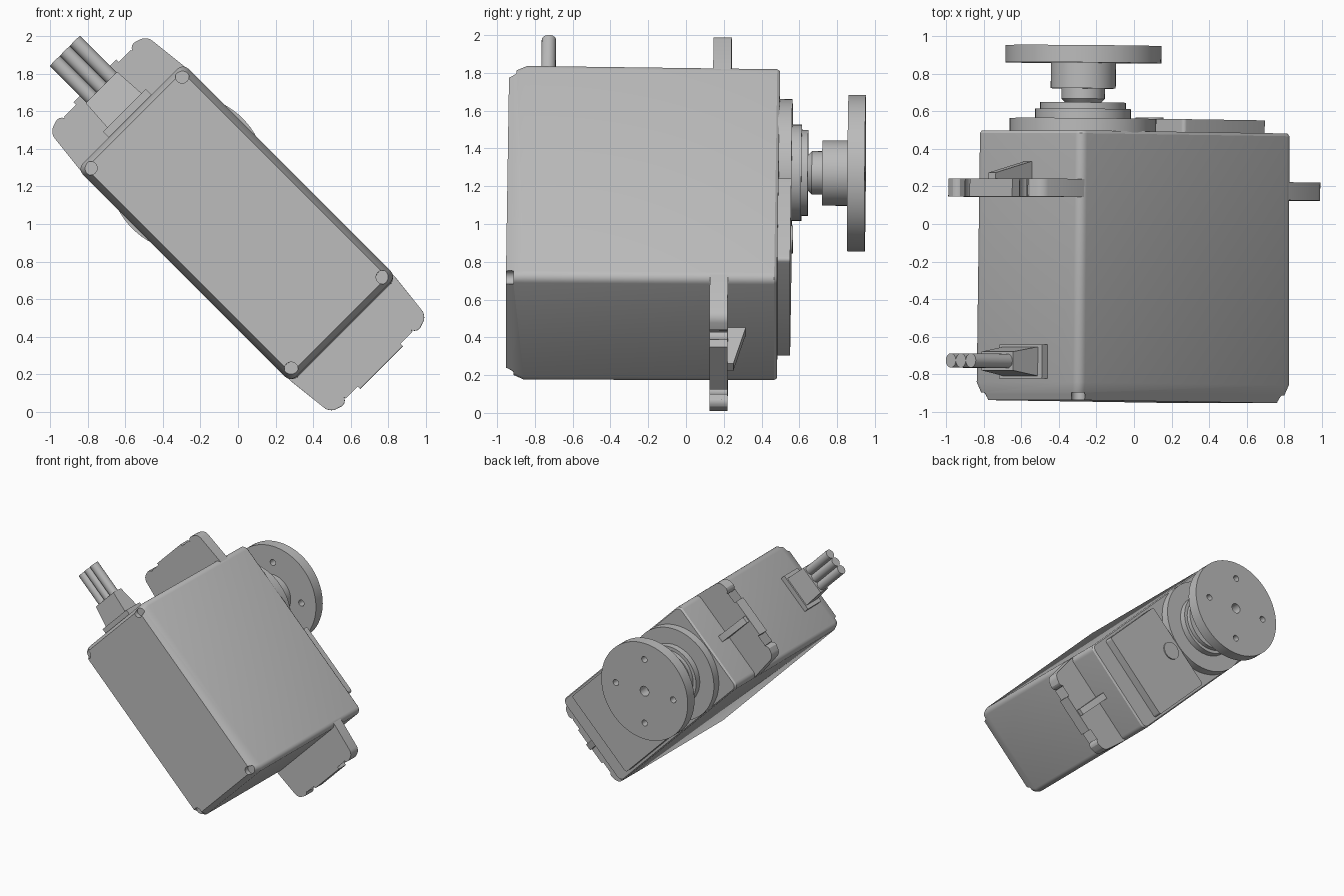
import bpy
import bmesh
import math
from mathutils import Matrix

cube = bpy.data.objects.get("Cube")
if cube:
    bpy.data.objects.remove(cube, do_unlink=True)

# One plain grey plastic
grey = bpy.data.materials.new("light grey plastic")
grey.use_nodes = True
COLOUR = (0.5, 0.5, 0.5, 1)
grey.diffuse_color = COLOUR
grey.node_tree.nodes["Principled BSDF"].inputs["Base Color"].default_value = COLOUR

# Parts are made square to the case (length X, depth Y, width Z), then tipped
PLACE = (Matrix.Translation((0, 0, 1)) @ Matrix.Rotation(math.radians(45), 4, 'Y')
         @ Matrix.Rotation(-0.011, 4, 'Z'))


def arc(cx, cz, r, start, end, steps):
    angles = [math.radians(start + (end - start) * i / steps) for i in range(steps + 1)]
    return [(cx + r * math.cos(a), cz + r * math.sin(a)) for a in angles]


def circle(cx, cz, r, steps=48):
    return arc(cx, cz, r, 0, 360, steps)[:-1]


def rect(a0, a1, b0, b1):
    return [(a0, b0), (a1, b0), (a1, b1), (a0, b1)]


def round_rect(ha, hb, r, ca=0):
    points = []
    for i, (sa, sb) in enumerate([(1, 1), (-1, 1), (-1, -1), (1, -1)]):
        points += arc(ca + sa * (ha - r), sb * (hb - r), r, 90 * i, 90 * i + 90, 5)
    return points


def loft(name, sections, axis='Y'):
    """Join equal-sized outlines at successive positions along an axis."""
    bm = bmesh.new()
    rings = []
    for pos, outline in sections:
        rings.append([bm.verts.new((a, pos, b) if axis == 'Y' else (pos, a, b))
                      for a, b in outline])
    for low, high in zip(rings, rings[1:]):
        n = len(low)
        for i in range(n):
            j = (i + 1) % n
            bm.faces.new((low[i], low[j], high[j], high[i]))
    bm.faces.new(rings[0])
    bm.faces.new(rings[-1])
    bmesh.ops.recalc_face_normals(bm, faces=bm.faces)
    mesh = bpy.data.meshes.new(name)
    bm.to_mesh(mesh)
    bm.free()
    mesh.materials.append(grey)
    obj = bpy.data.objects.new(name, mesh)
    bpy.context.collection.objects.link(obj)
    obj.matrix_world = PLACE
    return obj


def drill(obj, holes, y0, y1):
    """Cut round holes (x, z, radius) into a part."""
    for x, z, r in holes:
        cutter = loft("cutter", [(y0, circle(x, z, r, 20)), (y1, circle(x, z, r, 20))])
        cutter.hide_render = True
        mod = obj.modifiers.new("hole", 'BOOLEAN')
        mod.operation = 'DIFFERENCE'
        mod.solver = 'EXACT'
        mod.object = cutter
        bpy.context.view_layer.update()
        graph = bpy.context.evaluated_depsgraph_get()
        mesh = bpy.data.meshes.new_from_object(obj.evaluated_get(graph))
        obj.modifiers.clear()
        obj.data = mesh
        bpy.data.objects.remove(cutter, do_unlink=True)


parts = []

# Case with chamfered front rim and small screw recesses in its corners
case = loft("case", [
    (-0.945, round_rect(0.772, 0.362, 0.04)),
    (-0.91, round_rect(0.785, 0.376, 0.04)),
    (-0.85, round_rect(0.803, 0.398, 0.045)),
    (0.475, round_rect(0.797, 0.394, 0.045)),
    (0.49, round_rect(0.788, 0.385, 0.04))])
drill(case, [(sx * 0.755, sz * 0.345, 0.036) for sx in (-1, 1) for sz in (-1, 1)], -1, -0.905)
parts.append(case)

# Raised gear cover on the back: round boss, plate and a small button
AXLE = -0.39
parts.append(loft("gear_boss", [(0.47, circle(AXLE, 0, 0.39, 64)),
                                (0.557, circle(AXLE, 0, 0.39, 64))]))
cover = round_rect(0.31, 0.365, 0.02, 0.315)
parts.append(loft("cover_plate", [(0.47, cover), (0.558, cover)]))
parts.append(loft("cover_button", [(0.5, circle(0.11, 0, 0.075, 32)),
                                   (0.567, circle(0.11, 0, 0.075, 32))]))

# Stepped output shaft
steps = [(0.54, 0.255), (0.608, 0.255), (0.608, 0.228), (0.642, 0.228),
         (0.642, 0.095), (0.662, 0.115), (0.717, 0.115), (0.717, 0.173), (0.858, 0.173)]
parts.append(loft("output_shaft", [(y, circle(AXLE, 0, r)) for y, r in steps]))

# Round output disc with a centre hole and four mounting holes
disc = loft("output_disc", [(0.853, circle(AXLE, 0, 0.415, 72)),
                            (0.945, circle(AXLE, 0, 0.415, 72))])
bolt_ring = circle(AXLE, 0, 0.275, 8)[1::2]
drill(disc, [(AXLE, 0, 0.042)] + [(x, z, 0.026) for x, z in bolt_ring], 0.8, 1)
parts.append(disc)

# Mounting tabs with open screw slots, and their stiffening ribs
half = [(1.078, 0.16)] + arc(0.962, 0.205, 0.075, -37, -323, 24)
half += [(1.06, 0.25)] + arc(1.035, 0.29, 0.04, -90, 0, 4)
half += arc(1.005, 0.305, 0.063, 20, 80, 5) + [(0.79, 0.392), (0.7, 0.392)]
outline = half + [(x, -z) for x, z in reversed(half)]
for side, s in (("upper", -1), ("lower", 1)):
    tab = [(s * x, z) for x, z in outline]
    parts.append(loft(side + "_mounting_tab", [(0.135, tab), (0.231, tab)]))
    parts.append(loft(side + "_tab_rib", [
        (y, rect(s * 0.77, s * end, -0.027, 0.027))
        for y, end in ((0.2, 1.07), (0.262, 1.07), (0.325, 0.8))]))

# Cable outlet: flange, tapered sleeve and three wires
WIRE_Y = -0.74
flange = [(WIRE_Y + a, b) for a, b in rect(-0.09, 0.09, -0.16, 0.16)]
parts.append(loft("cable_flange", [(-0.77, flange), (-0.845, flange)], 'X'))
parts.append(loft("cable_sleeve", [
    (x, [(WIRE_Y + a, b) for a, b in rect(-h, h, -w, w)])
    for x, h, w in ((-0.83, 0.08, 0.13), (-1.02, 0.05, 0.118))], 'X'))
for i in (-1, 0, 1):
    wire = circle(WIRE_Y, i * 0.075, 0.038, 24)
    parts.append(loft("wire", [(-0.98, wire), (-1.295, wire)], 'X'))

# Smooth the curved sides, keep the edges sharp
bpy.ops.object.select_all(action='DESELECT')
for obj in parts:
    obj.select_set(True)
bpy.context.view_layer.objects.active = case
bpy.ops.object.shade_smooth_by_angle(angle=math.radians(25))
